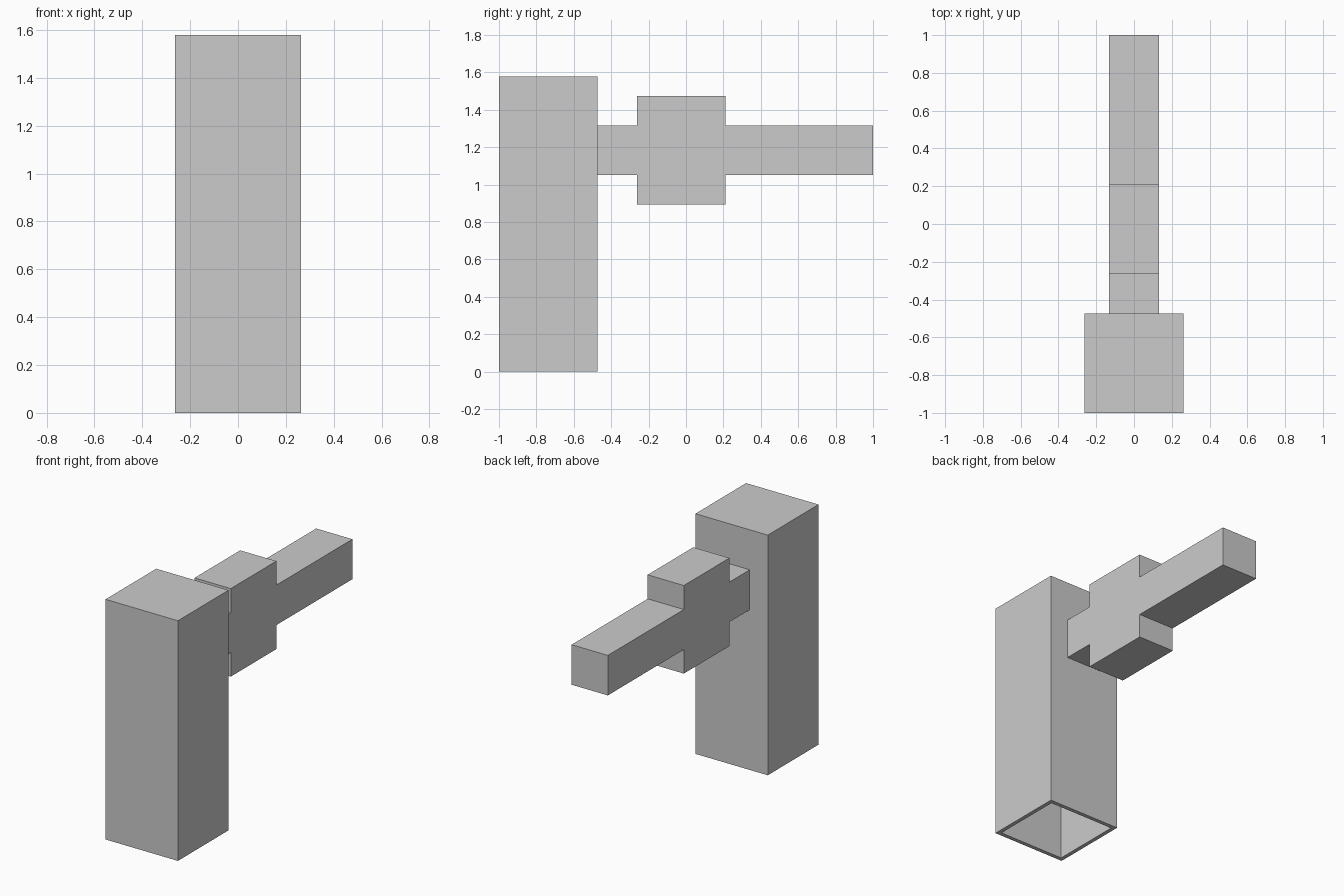
import bpy, bmesh

if "Cube" in bpy.data.objects:
    bpy.data.objects.remove(bpy.data.objects["Cube"])

U = 2 / 38  # design grid unit


def new_object(name, bm):
    bmesh.ops.recalc_face_normals(bm, faces=bm.faces)
    mesh = bpy.data.meshes.new(name)
    bm.to_mesh(mesh)
    bm.free()
    obj = bpy.data.objects.new(name, mesh)
    bpy.context.collection.objects.link(obj)
    return obj


# Hollow post, open at the bottom with a thin rim
bm = bmesh.new()
half, height, wall = 5 * U, 30 * U, 0.5 * U
bmesh.ops.create_cube(bm, size=1)
for v in bm.verts:
    v.co = (v.co.x * 2 * half, v.co.y * 2 * half - 1 + half, (v.co.z + 0.5) * height)
bottom = min(bm.faces, key=lambda f: f.calc_center_median().z)
bmesh.ops.inset_region(bm, faces=[bottom], thickness=wall, use_even_offset=True)
ext = bmesh.ops.extrude_discrete_faces(bm, faces=[bottom])
for v in ext["faces"][0].verts:
    v.co.z = height - wall
new_object("post", bm)

# Arm with a wider cross block, one side profile (y, z) extruded across x
profile = [(10, 20), (14, 20), (14, 17), (23, 17), (23, 20), (38, 20),
           (38, 25), (23, 25), (23, 28), (14, 28), (14, 25), (10, 25)]
bm = bmesh.new()
face = bm.faces.new([bm.verts.new((-2.5 * U, -1 + y * U, z * U)) for y, z in profile])
ext = bmesh.ops.extrude_face_region(bm, geom=[face], use_keep_orig=True)
side = [g for g in ext["geom"] if isinstance(g, bmesh.types.BMVert)]
bmesh.ops.translate(bm, verts=side, vec=(5 * U, 0, 0))
new_object("arm", bm)
